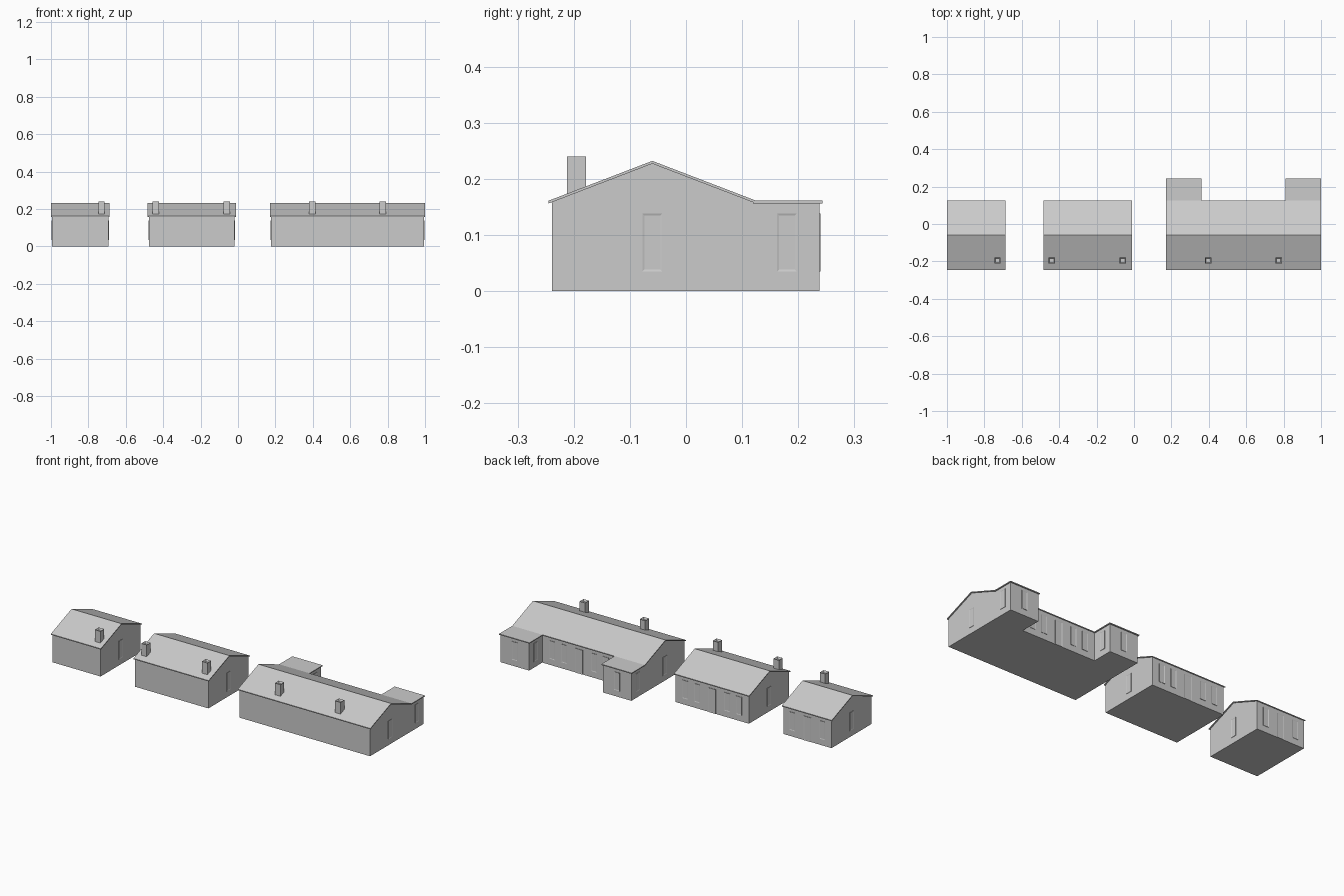
import bpy
import bmesh
from math import pi
from mathutils import Matrix, Vector

cube = bpy.data.objects.get("Cube")
if cube:
    bpy.data.objects.remove(cube, do_unlink=True)

# Single plain grey material
grey = bpy.data.materials.new("plain_grey")
grey.use_nodes = True
COLOUR = (0.6, 0.6, 0.6, 1.0)
grey.diffuse_color = COLOUR
grey.node_tree.nodes["Principled BSDF"].inputs["Base Color"].default_value = COLOUR

# Shared cross-section sizes
RIDGE_Y, RIDGE_Z, EAVE_Z = -0.06, 0.232, 0.161
HALF_ROOF, HALF_WALL = 0.185, 0.179
THICK, OVERHANG = 0.005, 0.006
SLOPE = (RIDGE_Z - EAVE_Z) / HALF_ROOF
WALL_BACK = RIDGE_Y + HALF_WALL
WING_BACK = 0.2375
WALL_TOP = RIDGE_Z - THICK - SLOPE * HALF_WALL


def finish(name, bm):
    bmesh.ops.recalc_face_normals(bm, faces=bm.faces)
    mesh = bpy.data.meshes.new(name)
    bm.to_mesh(mesh)
    bm.free()
    mesh.materials.append(grey)
    obj = bpy.data.objects.new(name, mesh)
    bpy.context.collection.objects.link(obj)
    return obj


def prism(name, profile, x0, x1):
    """Extrude a (y, z) outline along x."""
    bm = bmesh.new()
    face = bm.faces.new([bm.verts.new((x0, y, z)) for y, z in profile])
    ext = bmesh.ops.extrude_face_region(bm, geom=[face])
    verts = [g for g in ext["geom"] if isinstance(g, bmesh.types.BMVert)]
    bmesh.ops.translate(bm, verts=verts, vec=(x1 - x0, 0, 0))
    return finish(name, bm)


def box_with_inset(name, size, matrix, axis, rim, recess):
    """Box whose face towards axis has a rim around a recessed panel."""
    bm = bmesh.new()
    bmesh.ops.create_cube(bm, size=1)
    bmesh.ops.scale(bm, vec=size, verts=bm.verts)
    bm.normal_update()
    front = [f for f in bm.faces if f.normal.dot(axis) > 0.9]
    bmesh.ops.inset_region(bm, faces=front, thickness=rim)
    for v in front[0].verts:
        v.co -= axis * recess
    bmesh.ops.transform(bm, matrix=matrix, verts=bm.verts)
    return finish(name, bm)


def opening(name, x, y, turn, z0=0.035, z1=0.138, width=0.035):
    """Framed window or door plate; turn 0 faces the back, -1 faces +x, 1 faces -x."""
    matrix = Matrix.Translation((x, y, (z0 + z1) / 2)) @ Matrix.Rotation(turn * pi / 2, 4, "Z")
    return box_with_inset(name, (width, 0.004, z1 - z0), matrix, Vector((0, 1, 0)), 0.005, 0.0012)


def house(name, x0, x1, chimneys, window_offsets):
    mid = (x0 + x1) / 2
    # Gabled wall block
    prism(name + "_walls", [
        (RIDGE_Y - HALF_WALL, 0), (WALL_BACK, 0), (WALL_BACK, WALL_TOP),
        (RIDGE_Y, RIDGE_Z - THICK), (RIDGE_Y - HALF_WALL, WALL_TOP)], x0, x1)
    # Thin pitched roof
    a, b = RIDGE_Y - HALF_ROOF, RIDGE_Y + HALF_ROOF
    prism(name + "_roof", [
        (a, EAVE_Z - THICK), (RIDGE_Y, RIDGE_Z - THICK), (b, EAVE_Z - THICK),
        (b, EAVE_Z), (RIDGE_Y, RIDGE_Z), (a, EAVE_Z)], x0 - OVERHANG, x1 + OVERHANG)
    # Chimneys with a sunken flue
    for x in chimneys:
        box_with_inset(name + "_chimney", (0.034, 0.034, 0.09),
                       Matrix.Translation((x, -0.195, 0.195)), Vector((0, 0, 1)), 0.008, 0.01)
    # Gable windows, back door and back windows
    opening(name + "_left_gable_window", x1, RIDGE_Y, -1)
    opening(name + "_right_gable_window", x0, RIDGE_Y, 1)
    opening(name + "_door", mid, WALL_BACK, 0, z0=0.0, width=0.045)
    for offset in window_offsets:
        for side in (-1, 1):
            opening(name + "_back_window", mid + side * offset, WALL_BACK, 0)


def wing(name, x0, x1):
    # Flat-roofed wing behind the long house
    prism(name + "_walls", [(WALL_BACK, 0), (WING_BACK, 0),
                            (WING_BACK, EAVE_Z - THICK), (WALL_BACK, EAVE_Z - THICK)], x0, x1)
    prism(name + "_roof", [(WALL_BACK, EAVE_Z - THICK), (WING_BACK + OVERHANG, EAVE_Z - THICK),
                           (WING_BACK + OVERHANG, EAVE_Z), (WALL_BACK, EAVE_Z)],
          x0 - OVERHANG, x1 + OVERHANG)
    opening(name + "_back_window", (x0 + x1) / 2, WING_BACK, 0)
    opening(name + "_left_window", x1, 0.18, -1)
    opening(name + "_right_window", x0, 0.18, 1)


house("small_house", -0.994, -0.693, [-0.73], [0.094])
house("middle_house", -0.477, -0.018, [-0.44, -0.06], [0.094, 0.168])
house("long_house", 0.176, 0.994, [0.397, 0.773], [0.094, 0.168])
wing("right_wing", 0.176, 0.354)
wing("left_wing", 0.816, 0.994)
